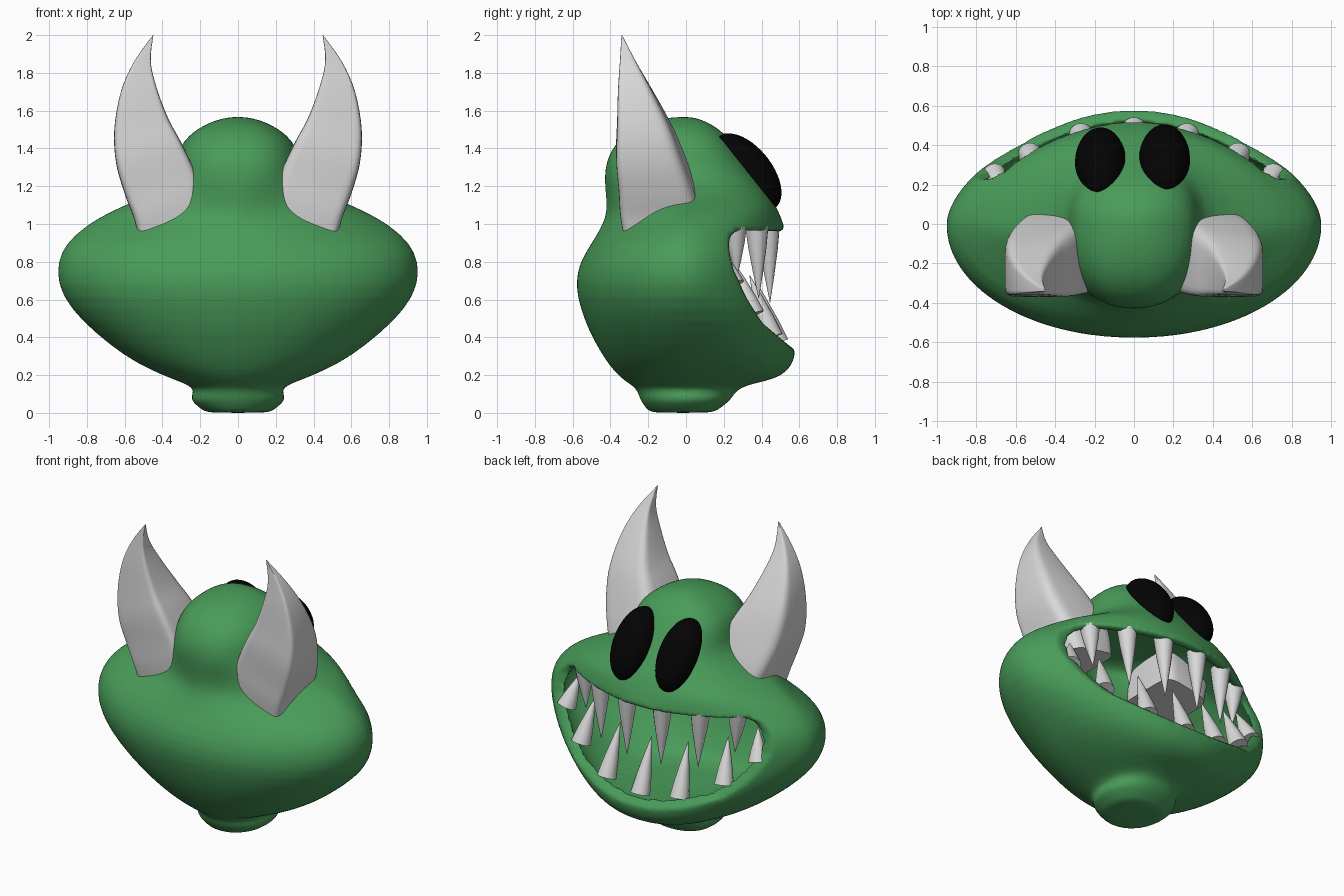
import bpy, bmesh, math
from mathutils import Vector

if "Cube" in bpy.data.objects:
    bpy.data.objects.remove(bpy.data.objects["Cube"])


def material(name, rgb):
    m = bpy.data.materials.new(name)
    m.use_nodes = True
    m.diffuse_color = (*rgb, 1)
    bsdf = m.node_tree.nodes["Principled BSDF"]
    bsdf.inputs["Base Color"].default_value = (*rgb, 1)
    return m


GREEN = material("skin green", (0.066, 0.33, 0.1))
BONE = material("bone grey", (0.69, 0.69, 0.69))
BLACK = material("eye black", (0.001, 0.001, 0.001))


def loft(name, rings, mat=None):
    """Skin a list of closed rings and cap both ends."""
    bm = bmesh.new()
    loops = [[bm.verts.new(p) for p in ring] for ring in rings]
    n = len(loops[0])
    for a, b in zip(loops, loops[1:]):
        for i in range(n):
            j = (i + 1) % n
            bm.faces.new((a[i], a[j], b[j], b[i]))
    bm.faces.new(loops[0])
    bm.faces.new(loops[-1])
    bmesh.ops.recalc_face_normals(bm, faces=bm.faces)
    mesh = bpy.data.meshes.new(name)
    bm.to_mesh(mesh)
    bm.free()
    ob = bpy.data.objects.new(name, mesh)
    bpy.context.collection.objects.link(ob)
    if mat:
        mesh.materials.append(mat)
    return ob


def select(ob):
    bpy.ops.object.select_all(action='DESELECT')
    ob.select_set(True)
    bpy.context.view_layer.objects.active = ob


def modify(ob, kind, **props):
    mod = ob.modifiers.new(kind.lower(), kind)
    for key, value in props.items():
        setattr(mod, key, value)
    select(ob)
    bpy.ops.object.modifier_apply(modifier=mod.name)


def smooth(ob, angle=40):
    select(ob)
    bpy.ops.object.shade_smooth_by_angle(angle=math.radians(angle))


def power(v, e):
    return math.copysign(abs(v) ** e, v)


# Body sections: height, half width, depth towards the face, depth behind
SECTIONS = [
    (0, .17, .14, .19), (.01, .18, .16, .20), (.06, .25, .23, .24),
    (.09, .25, .25, .25), (.125, .225, .27, .26), (.155, .28, .35, .30),
    (.18, .35, .48, .34), (.23, .47, .55, .39), (.30, .60, .585, .44),
    (.42, .755, .58, .51), (.55, .89, .575, .56), (.68, .96, .575, .59),
    (.80, .96, .565, .565), (.90, .915, .545, .50), (1.0, .80, .52, .44),
    (1.07, .67, .49, .42), (1.15, .48, .45, .425), (1.25, .34, .375, .435),
    (1.35, .325, .30, .42), (1.44, .295, .24, .365), (1.51, .21, .17, .28),
    (1.55, .12, .09, .17), (1.568, .04, .03, .06)]


def body_ring(z, w, front, back, inset=0):
    # Rounded jaw, pointed cheeks, squarer crown
    front_e = min(max(.9 + (z - .4), .9), 1.17) if z < 1.05 else .9
    back_e = 1.35 if .95 < z < 1.1 else 1.15 if .95 < z < 1.2 else .85 if z > 1.2 else .98
    pts = []
    for i in range(40):
        a = math.tau * i / 40
        c, s = math.cos(a), math.sin(a)
        e, d = (front_e, front) if s > 0 else (back_e, back)
        pts.append(((w - inset) * power(c, e), (d - inset) * power(s, e), z))
    return pts


# Body shell with hollow mouth
body = loft("body", [body_ring(*s) for s in SECTIONS], GREEN)
modify(body, 'SUBSURF', levels=1)

cavity = loft("mouth_cavity", [body_ring(*s, inset=.065)
                               for s in SECTIONS if .22 < s[0] < 1.3])
modify(cavity, 'SUBSURF', levels=1)
mouth_side = [(.8, .20), (.56, .345), (.50, .395), (.40, .48), (.32, .61), (.25, .76),
              (.225, .88), (.235, .94), (.27, .965), (.8, .955)]
opening = loft("mouth_opening", [[(x, y, z) for y, z in mouth_side] for x in (-1.2, 1.2)])
for cutter in (opening, cavity):
    modify(body, 'BOOLEAN', operation='DIFFERENCE', object=cutter, solver='EXACT')
    bpy.data.objects.remove(cutter)
modify(body, 'REMESH', mode='VOXEL', voxel_size=.015)
modify(body, 'SMOOTH', factor=.5, iterations=7)
body.data.materials.clear()
body.data.materials.append(GREEN)
smooth(body, 60)

# Horns: outer x, z, inner x, z, rear y, face y
HORN = [(.53, .95, .205, 1.01, -.335, .085), (.555, 1.04, .207, 1.15, -.35, .07),
        (.60, 1.16, .222, 1.26, -.357, .04), (.645, 1.32, .30, 1.43, -.37, -.02),
        (.655, 1.5, .37, 1.56, -.365, -.085), (.62, 1.70, .43, 1.72, -.36, -.18),
        (.55, 1.86, .462, 1.86, -.35, -.265), (.45, 2.0, .448, 2.0, -.342, -.338)]


def refine(rows, steps=4):
    """Catmull-Rom interpolation between rows of numbers."""
    out = []
    for i in range(len(rows) - 1):
        p0, p1, p2, p3 = (rows[min(max(i + k, 0), len(rows) - 1)] for k in (-1, 0, 1, 2))
        for t in (k / steps for k in range(steps)):
            out.append([b + t * (c - a) / 2 + t * t * (a - 2.5 * b + 2 * c - d / 2)
                        + t ** 3 * (d - a + 3 * (b - c)) / 2
                        for a, b, c, d in zip(p0, p1, p2, p3)])
    return out + [rows[-1]]


def horn_ring(side, xo, zo, xi, zi, yb, yf):
    pts = []
    for i in range(32):
        a = math.tau * i / 32
        c, s = math.cos(a), math.sin(a)
        e = .4 if s > 0 else .22
        u = (power(c, e) + 1) / 2
        v = (power(s, e) + 1) / 2
        pts.append((side * (xi + (xo - xi) * u), yb + (yf - yb) * v, zi + (zo - zi) * u))
    return pts


for side, label in ((1, "left"), (-1, "right")):
    horn = loft(label + "_horn", [horn_ring(side, *r) for r in refine(HORN)], BONE)
    smooth(horn, 45)

# Eyes: flat-backed domes lying on the sloping face
dome = []
for k in range(12):
    lift = k / 11.3 * math.pi / 2
    r = math.cos(lift)
    dome.append([(r * math.cos(a), r * math.sin(a), math.sin(lift))
                 for a in (math.tau * i / 36 for i in range(36))])
for x, y, label in ((.155, .325, "left"), (-.17, .31, "right")):
    eye = loft(label + "_eye", dome, BLACK)
    eye.location = (x, y, 1.275)
    eye.scale = (.13, .24, .13)
    eye.rotation_euler.x = math.radians(-51.5)
    smooth(eye, 50)


# Teeth: slightly hollowed cones from a base point to a tip
def tooth(name, base, tip, radius):
    base, tip = Vector(base), Vector(tip)
    turn = (tip - base).to_track_quat('Z', 'Y')
    rings = []
    for t, r in ((0, 1), (.3, .78), (.65, .42), (.9, .13), (1, .02)):
        rings.append([base.lerp(tip, t) + turn @ Vector(
            (radius * r * math.cos(k * math.tau / 14),
             radius * r * math.sin(k * math.tau / 14), 0)) for k in range(14)])
    smooth(loft(name, rings, BONE), 50)


LOWER = [(0, .485, .37, .34), (.27, .455, .40, .33), (.53, .355, .52, .28), (.71, .25, .68, .20)]
UPPER = [(.13, .435, .985, .40), (.37, .375, .985, .38), (.57, .26, .985, .27)]
for side, label in ((1, "left"), (-1, "right")):
    for i, (x, y, z, size) in enumerate(LOWER):
        if x or side > 0:
            tooth(f"{label}_lower_tooth_{i}", (side * x, y, z),
                  (side * x * .93, y - size * .36, z + size), .061)
    for i, (x, y, z, size) in enumerate(UPPER):
        tooth(f"{label}_upper_tooth_{i}", (side * x, y, z),
              (side * x * .97, y + .01, z - size), .062)
